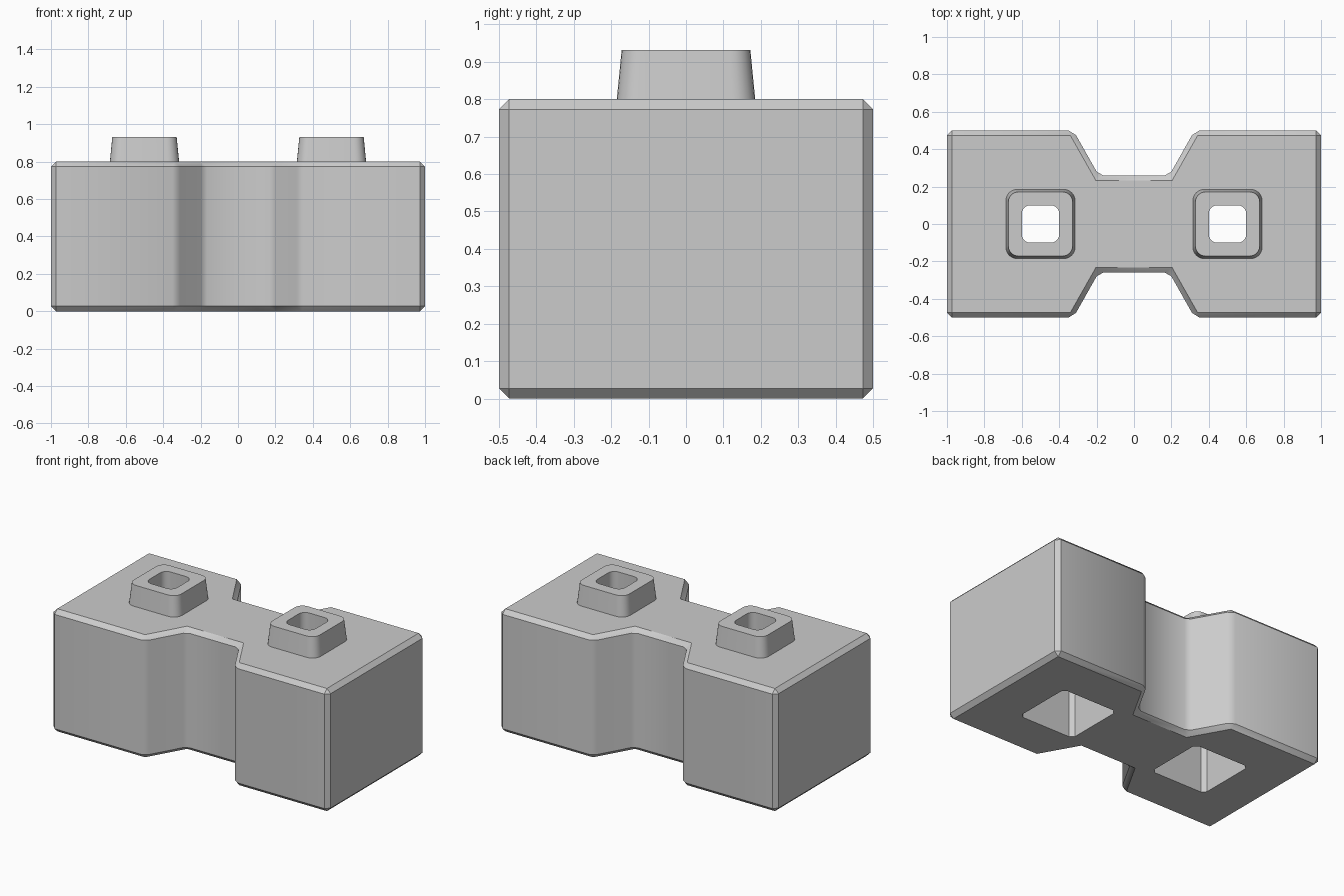
import bpy, bmesh, math

if "Cube" in bpy.data.objects:
    bpy.data.objects.remove(bpy.data.objects["Cube"])

bm = bmesh.new()
BASE, TOP, STUD, CEIL, CH = 0.0, 0.8, 0.932, 0.72, 0.027


def ring(points, z):
    return [bm.verts.new((x, y, z)) for x, y in points]


def bridge(rings):
    for a, b in zip(rings, rings[1:]):
        n = len(a)
        for i in range(n):
            j = (i + 1) % n
            bm.faces.new((a[i], a[j], b[j], b[i]))


def four_way(q):
    """Repeat a quarter outline in all four quadrants, counterclockwise."""
    return (q + [(-x, y) for x, y in reversed(q)]
            + [(-x, -y) for x, y in q] + [(x, -y) for x, y in reversed(q)])


def rounded_square(cx, half, r, seg):
    pts = []
    for k in range(4):
        for i in range(seg + 1):
            a = math.pi / 2 * (k + i / seg)
            sx = 1 if k in (0, 3) else -1
            sy = 1 if k < 2 else -1
            pts.append((cx + sx * (half - r) + r * math.cos(a),
                        sy * (half - r) + r * math.sin(a)))
    return pts


def fill(z, side=0):
    """Cap the open loops at one height, leaving inner loops as holes."""
    edges = [e for e in bm.edges if e.is_boundary
             and all(abs(v.co.z - z) < 1e-4 and v.co.x * side >= 0 for v in e.verts)]
    bmesh.ops.triangle_fill(bm, edges=edges, use_beauty=True)


# Waisted block with chamfered edges
outer = four_way([(1, 0.5 - CH), (1 - CH, 0.5), (0.35, 0.5),
                  (0.31, 0.475), (0.2, 0.28), (0.165, 0.26)])
inner = four_way([(1 - CH, 0.5 - CH)] * 2 + [(0.34, 0.5 - CH)] * 2
                 + [(0.204, 0.26 - CH)] * 2)
bridge([ring(inner, BASE), ring(outer, CH), ring(outer, TOP - CH), ring(inner, TOP)])

for cx in (-0.5, 0.5):
    # Tapered hollow stud
    hole = rounded_square(cx, 0.1, 0.045, 6)
    bridge([ring(rounded_square(cx, 0.185, 0.06, 6), TOP),
            ring(rounded_square(cx, 0.172, 0.055, 6), STUD),
            ring(hole, STUD), ring(hole, CEIL)])
    # Square socket underneath
    socket = rounded_square(cx, 0.2, 0.025, 1)
    bridge([ring(socket, CEIL), ring(socket, BASE)])

# Flat caps: top, bottom and socket ceilings
bmesh.ops.remove_doubles(bm, verts=bm.verts[:], dist=1e-4)
fill(TOP)
fill(BASE)
fill(CEIL, -1)
fill(CEIL, 1)
bmesh.ops.recalc_face_normals(bm, faces=bm.faces[:])

mesh = bpy.data.meshes.new("interlocking_block")
bm.to_mesh(mesh)
bm.free()
block = bpy.data.objects.new("interlocking_block", mesh)
bpy.context.collection.objects.link(block)
bpy.context.view_layer.objects.active = block
block.select_set(True)
bpy.ops.object.shade_smooth_by_angle(angle=math.radians(33))
